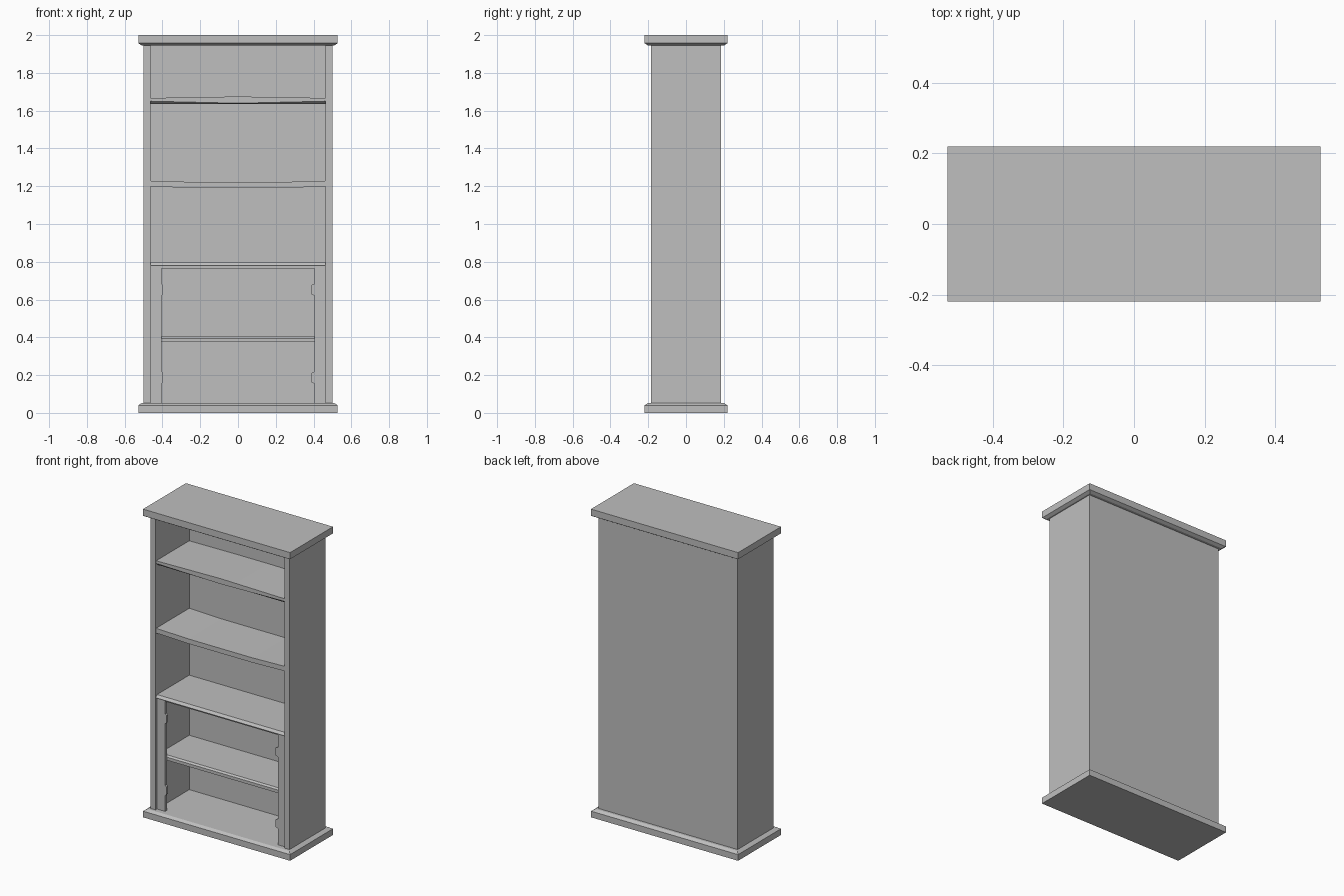
import bpy
import bmesh

cube = bpy.data.objects.get("Cube")
if cube:
    bpy.data.objects.remove(cube, do_unlink=True)

grey = bpy.data.materials.new("plain grey")
grey.use_nodes = True
colour = (0.52, 0.52, 0.52, 1)
grey.diffuse_color = colour
grey.node_tree.nodes["Principled BSDF"].inputs["Base Color"].default_value = colour


def loft(name, rings):
    """Join equal-length rings of points into a closed solid."""
    bm = bmesh.new()
    loops = [[bm.verts.new(p) for p in ring] for ring in rings]
    n = len(loops[0])
    for a, b in zip(loops, loops[1:]):
        for i in range(n):
            j = (i + 1) % n
            bm.faces.new((a[i], a[j], b[j], b[i]))
    bm.faces.new(loops[0])
    bm.faces.new(loops[-1])
    bmesh.ops.recalc_face_normals(bm, faces=bm.faces)
    mesh = bpy.data.meshes.new(name)
    bm.to_mesh(mesh)
    bm.free()
    mesh.materials.append(grey)
    obj = bpy.data.objects.new(name, mesh)
    bpy.context.collection.objects.link(obj)
    return obj


def rect(x, y, z):
    return [(-x, -y, z), (x, -y, z), (x, y, z), (-x, y, z)]


def box(name, x, y, z):
    ring = lambda h: [(x[0], y[0], h), (x[1], y[0], h), (x[1], y[1], h), (x[0], y[1], h)]
    return loft(name, [ring(z[0]), ring(z[1])])


def shelf(name, profile, stations):
    """Sweep a (y, z) profile along x, adding a bow (dz per point) at each station."""
    rings = [[(x, y, z + d) for (y, z), d in zip(profile, bow)] for x, bow in stations]
    return loft(name, rings)


WIDE, IN, DEEP, BACK = 0.5, 0.462, 0.185, 0.16
LOW, HIGH = 0.052, 1.946

# Plinth and top, each with a chamfered edge towards the case
loft("plinth", [rect(0.528, 0.22, 0), rect(0.528, 0.22, 0.04), rect(0.51, 0.202, LOW)])
loft("top_board", [rect(0.51, 0.202, HIGH), rect(0.528, 0.22, 1.957), rect(0.528, 0.22, 2)])

# Case
box("back_panel", (-IN, IN), (BACK, DEEP), (LOW, HIGH))
for side, s in (("left", 1), ("right", -1)):
    box(side + "_side", sorted((s * IN, s * WIDE)), (-DEEP, DEEP), (LOW, HIGH))
    # Door posts of the lower cupboard
    box(side + "_post", sorted((s * 0.405, s * IN)), (-0.17, -0.15), (LOW, 0.778))
    # Hinges with slanted ends
    reach = 0.388 if s > 0 else 0.396
    for level, z in (("lower", 0.187), ("upper", 0.652)):
        outline = [(0.405, -0.032), (reach, -0.024), (reach, 0.024), (0.405, 0.032)]
        loft(f"{side}_{level}_hinge",
             [[(s * x, y, z + h) for x, h in outline] for y in (-0.168, -0.152)])
box("cupboard_rail", (-0.405, 0.405), (-0.17, -0.15), (0.765, 0.778))

# Straight shelves with a bevelled front edge
level = (0, 0, 0, 0, 0)
straight = [(-IN, level), (IN, level)]
shelf("cupboard_shelf",
      [(-0.148, 0.375), (-0.148, 0.395), (-0.138, 0.405), (BACK, 0.405), (BACK, 0.375)], straight)
shelf("cupboard_top",
      [(-0.183, 0.777), (-0.183, 0.779), (-0.17, 0.795), (BACK, 0.795), (BACK, 0.777)], straight)

# Sagging middle shelf
sag = (-0.007,) * 4
flat = (0,) * 4
shelf("middle_shelf", [(-0.18, 1.198), (-0.18, 1.229), (BACK, 1.229), (BACK, 1.198)],
      [(-IN, flat), (-0.23, sag), (0.23, sag), (IN, flat)])

# Warped upper shelf, its front underside cut back towards the ends
ends, shoulder, crown = (0.012, 0, 0, 0, 0), (0.004, 0.006, 0.003, 0, 0), (0.002, 0.008, 0.003, 0, 0)
shelf("upper_shelf",
      [(-0.18, 1.638), (-0.18, 1.667), (BACK, 1.667), (BACK, 1.636), (-0.165, 1.636)],
      [(-IN, ends), (-0.11, shoulder), (0, crown), (0.11, shoulder), (IN, ends)])
